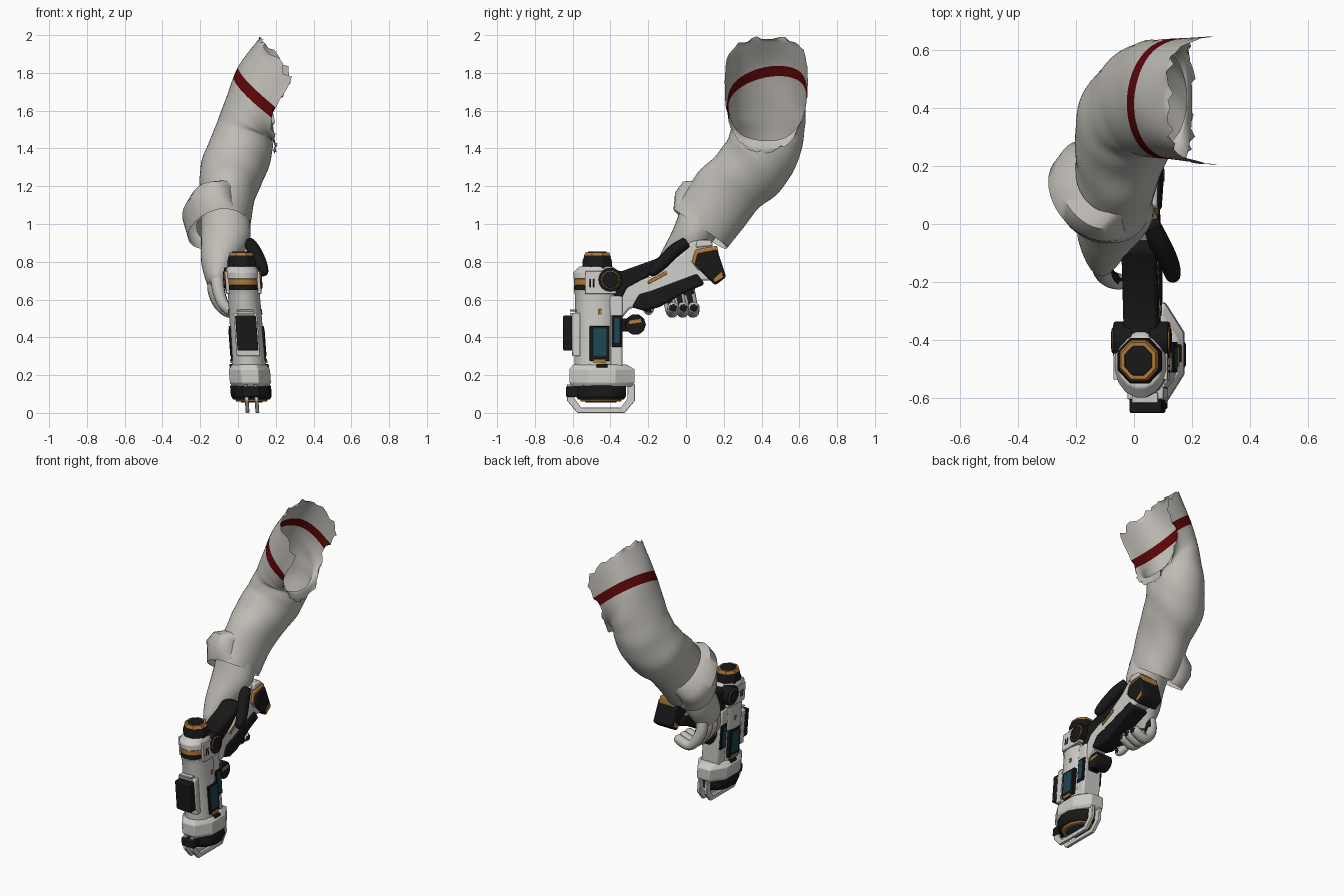
import bpy, bmesh, math, random
from mathutils import Vector as V

random.seed(4)
if "Cube" in bpy.data.objects:
    bpy.data.objects.remove(bpy.data.objects["Cube"], do_unlink=True)


def material(name, *rgb):
    m = bpy.data.materials.new(name)
    m.use_nodes = True
    m.diffuse_color = (*rgb, 1)
    m.node_tree.nodes["Principled BSDF"].inputs["Base Color"].default_value = (*rgb, 1)
    return m


CLOTH = material("sleeve cloth", .53, .51, .47)
WHITE = material("white shell", .6, .59, .56)
BLACK = material("black rubber", .009, .009, .009)
ORANGE = material("orange trim", .43, .19, .04)
TEAL = material("teal glass", .012, .06, .085)
RED = material("red stripe", .11, .002, .003)


def finish(name, bm, mat, angle=35, bevel=0, tool=False):
    if tool:  # the tool leans slightly sideways
        for v in bm.verts:
            v.co.x += .015 + (.85 - v.co.z) * .073
    bmesh.ops.recalc_face_normals(bm, faces=bm.faces)
    me = bpy.data.meshes.new(name)
    bm.to_mesh(me)
    bm.free()
    ob = bpy.data.objects.new(name, me)
    bpy.context.collection.objects.link(ob)
    me.materials.append(mat)
    if bevel:
        b = ob.modifiers.new("bevel", "BEVEL")
        b.width, b.segments, b.limit_method = bevel, 2, "ANGLE"
    bpy.ops.object.select_all(action="DESELECT")
    ob.select_set(True)
    bpy.context.view_layer.objects.active = ob
    bpy.ops.object.shade_smooth_by_angle(angle=math.radians(angle))
    return me


def spline(p, i, f):
    a, b, c, d = (p[max(0, min(len(p) - 1, i + k))] for k in (-1, 0, 1, 2))
    return .5 * (2 * b + (c - a) * f + (2 * a - 5 * b + 4 * c - d) * f * f + (3 * b - a - 3 * c + d) * f ** 3)


def loft(rings, seg, steps=1, caps=True, turn=0, shape=None):
    """Skin elliptic rings, each given as centre and two half axes."""
    bm = bmesh.new()
    tracks = [[V(r[k]) for r in rings] for k in range(3)]
    loops = []
    for j in range((len(rings) - 1) * steps + 1):
        i, f = divmod(j, steps)
        c, u, w = (spline(t, i, f / steps) for t in tracks)
        loop = []
        for k in range(seg):
            t = math.tau * k / seg + turn
            co = c + u * math.cos(t) + w * math.sin(t)
            loop.append(bm.verts.new(shape(co, c, t, j / steps) if shape else co))
        loops.append(loop)
    for a, b in zip(loops, loops[1:]):
        for k in range(seg):
            n = (k + 1) % seg
            bm.faces.new((a[k], a[n], b[n], b[k]))
    if caps:
        bm.faces.new(loops[0])
        bm.faces.new(loops[-1])
    return bm


def tube(name, pts, mat):
    """Round-ended tapering finger through (x, y, z, radius) points, with dark inner pads."""
    rings = []
    for i, p in enumerate(pts):
        d = V(pts[min(i + 1, len(pts) - 1)][:3]) - V(pts[max(i - 1, 0)][:3])
        u = d.cross(V((0, 1, .2))).normalized()
        w = d.cross(u).normalized()
        rings.append((p[:3], u * p[3], w * p[3]))
    tip = V(rings[-1][0]) + d.normalized() * pts[-1][3] * .7
    rings.append((tip, rings[-1][1] * .35, rings[-1][2] * .35))
    me = finish(name, loft(rings, 14, 5), mat, 60)
    me.materials.append(BLACK)
    for f in me.polygons:
        f.material_index = int(f.normal.x > .75)


def stack(name, mat, levels, seg=8, bevel=.004):
    """Upright tool section from (z, half x, half y, centre y) levels."""
    rings = [((0, y, z), (rx, 0, 0), (0, ry, 0)) for z, rx, ry, y in levels]
    finish(name, loft(rings, seg, turn=math.pi / seg), mat, 30, bevel, True)


def plate(name, mat, profile, x0, x1, bevel=.008):
    """Side profile of (y, z) points extruded across x."""
    bm = bmesh.new()
    a, b = ([bm.verts.new((x, y, z)) for y, z in profile] for x in (x0, x1))
    bm.faces.new(a)
    bm.faces.new(b)
    for k in range(len(a)):
        n = (k + 1) % len(a)
        bm.faces.new((a[k], a[n], b[n], b[k]))
    finish(name, bm, mat, 30, bevel, True)


def box(name, mat, x0, x1, y0, y1, z0, z1, bevel=.006):
    plate(name, mat, [(y0, z0), (y1, z0), (y1, z1), (y0, z1)], x0, x1, bevel)


def disc(name, mat, y, z, r, x0, x1, n=16):
    plate(name, mat, [(y + r * math.cos(math.tau * k / n), z + r * math.sin(math.tau * k / n))
                      for k in range(n)], x0, x1, .004)


# Sleeve: bent tube with soft folds and a torn shoulder opening
def sleeve_shape(co, c, t, s):
    fold = .025 * math.sin(s * 6 + 1.5 * math.sin(t)) * math.sin(t * 2 + s) * max(0, 1 - s / 6)
    rim = max(0, s - 5)
    co = co + (co - c) * (fold + .08 * rim * math.sin(2 * t) ** 2)
    co.x += .12 * rim * math.sin(t) ** 6 * max(0, 1 - 2 * max(0, math.cos(t)))
    co.z += .06 * rim * math.sin(t) ** 2
    if s == 6:
        co += V((random.uniform(-.015, .015), 0, random.uniform(-.02, .015)))
    return co


bm = loft([((-.08, .08, .98), (.14, 0, 0), (0, .145, -.1)),
           ((-.05, .22, 1.17), (.15, 0, 0), (0, .155, -.1)),
           ((-.02, .355, 1.3), (.18, 0, 0), (0, .165, -.1)),
           ((.02, .42, 1.43), (.165, 0, -.02), (0, .185, -.06)),
           ((.05, .43, 1.53), (.13, 0, -.09), (0, .2, -.01)),
           ((.095, .43, 1.63), (.095, 0, -.2), (0, .205, .01)),
           ((.16, .425, 1.69), (.04, 0, -.3), (0, .22, .01))],
          56, 8, False, 0, sleeve_shape)
axis = V((.85, -.22, 1))
for off in (-.038, .038):
    bmesh.ops.bisect_plane(bm, geom=bm.verts[:] + bm.edges[:] + bm.faces[:],
                           plane_co=V((0, .43, 1.795 + off)), plane_no=axis)
for f in bm.faces:
    if abs(axis.dot(f.calc_center_median() - V((0, .43, 1.795)))) < .038:
        f.material_index = 1
finish("sleeve", bm, CLOTH, 60).materials.append(RED)

# Flared cuff
finish("cuff", loft([((-.08, .18, 1.14), (.12, 0, 0), (0, .14, -.09)),
                     ((-.14, .135, 1.1), (.125, -.045, .01), (0, .145, -.125)),
                     ((-.15, .095, 1.045), (.145, -.05, 0), (0, .145, -.125)),
                     ((-.115, .075, .975), (.15, -.02, .04), (0, .14, -.1))],
                    40, 1, False), CLOTH, 40)

# Gloved hand
finish("palm", loft([((-.07, .1, 1.07), (.125, 0, 0), (0, .11, -.07)),
                     ((-.065, .03, .93), (.13, 0, 0), (0, .095, -.05)),
                     ((-.095, -.03, .8), (.1, 0, 0), (0, .105, -.04)),
                     ((-.11, -.08, .7), (.06, 0, 0), (0, .1, -.03)),
                     ((-.11, -.08, .66), (.035, 0, 0), (0, .08, -.02))], 28, 6), CLOTH, 60)
tube("index_finger", [(-.11, -.13, .75, .036), (-.105, -.165, .66, .034),
                      (-.08, -.19, .58, .03), (-.045, -.2, .54, .026)], CLOTH)
for i, name in enumerate(("middle", "ring", "little")):
    y = -.108 + .055 * i
    tube(name + "_finger", [(-.115, y, .73, .036), (-.125, y + .01, .65, .036),
                            (-.095, y + .025, .575, .034), (-.045, y + .035, .535, .032),
                            (.03, y + .04, .56, .03)], CLOTH)
tube("thumb", [(.06, .0, .9, .03), (.085, -.06, .86, .036),
               (.12, -.13, .79, .034), (.135, -.18, .745, .026)], BLACK)

# Tool barrel, from the top down
stack("top_cap", BLACK, [(.76, .082, .085, -.47), (.8, .082, .085, -.47), (.845, .066, .07, -.47)])
stack("cap_ring", ORANGE, [(.832, .072, .076, -.47), (.85, .064, .068, -.47)], bevel=0)
stack("cap_centre", BLACK, [(.84, .053, .056, -.47), (.854, .051, .054, -.47)])
stack("top_collar", WHITE, [(.71, .092, .118, -.48), (.745, .092, .118, -.48), (.775, .078, .09, -.475)], 16)
stack("orange_band", ORANGE, [(.675, .088, .114, -.48), (.712, .088, .114, -.48)], 16)
stack("black_band", BLACK, [(.645, .088, .114, -.48), (.677, .088, .114, -.48)], 16)
stack("barrel", WHITE, [(.2, .092, .118, -.475), (.62, .086, .114, -.475), (.65, .09, .118, -.48)], 16)
stack("base_collar", WHITE, [(.14, .105, .17, -.445), (.16, .118, .187, -.445), (.23, .118, .187, -.445),
                             (.255, .098, .155, -.455)])
stack("base_ring", BLACK, [(.07, .1, .125, -.45), (.09, .112, .138, -.45), (.145, .112, .138, -.45)], 12)
stack("base_trim", ORANGE, [(.06, .085, .11, -.45), (.072, .09, .115, -.45)], 12)
stack("base_lens", TEAL, [(.054, .06, .085, -.45), (.062, .06, .085, -.45)], 12)

# Bottom guard: two thin rails joined into a loop
outer = [(-.63, .15), (-.63, .065), (-.575, .0), (-.325, .0), (-.27, .065), (-.27, .15)]
inner = [(-.31, .15), (-.31, .075), (-.345, .028), (-.555, .028), (-.59, .075), (-.59, .15)]
for side in (-1, 1):
    plate("guard_rail", WHITE, outer + inner, side * .026 - .01, side * .026 + .01, .003)
box("guard_tie", BLACK, -.045, .045, -.636, -.57, .085, .14)

# Front panel
box("panel_frame", WHITE, -.062, .062, -.603, -.56, .3, .53)
box("front_panel", BLACK, -.055, .055, -.65, -.585, .33, .515)
for z in (.52, .537):
    box("panel_vent", WHITE, -.045, .045, -.615, -.58, z, z + .01, .002)

# Rear spine and both sides of the barrel
box("rear_spine", WHITE, -.066, .066, -.41, -.335, .24, .62, .012)
for s in (-1, 1):
    def side(name, mat, depth, *yz):
        box(name, mat, *sorted((s * .06, s * depth)), *yz, .003)
    side("window_frame", BLACK, .093, -.51, -.405, .275, .46)
    side("window", TEAL, .096, -.495, -.42, .3, .448)
    side("window_trim", ORANGE, .098, -.49, -.425, .263, .285)
    side("rear_window_frame", BLACK, .071, -.395, -.337, .35, .515)
    side("rear_window", TEAL, .075, -.384, -.348, .365, .5)
    side("orange_mark", ORANGE, .09, -.463, -.447, .52, .55)
    side("cheek", WHITE, .093, -.535, -.37, .63, .75)
    for y in (-.51, -.492):
        side("cheek_slot", BLACK, .096, y, y + .008, .665, .71)
    side("collar_slot", BLACK, .104, -.475, -.415, .24, .258)
    disc("pivot", BLACK, -.4, .705, .064, *sorted((s * .03, s * .095)))
    disc("pivot_ring", ORANGE, -.4, .705, .05, *sorted((s * .05, s * .098)))
    disc("pivot_centre", BLACK, -.4, .705, .044, *sorted((s * .05, s * .102)))

# Trigger wheel under the grip
box("trigger_mount", BLACK, -.035, .035, -.35, -.26, .43, .5)
disc("trigger", BLACK, -.268, .468, .056, -.05, .05, 10)
plate("trigger_trim", ORANGE, [(-.305, .468), (-.232, .478), (-.24, .498), (-.3, .49)], -.054, .054, .002)

# Grip and rear block
plate("grip", WHITE, [(-.4, .52), (-.4, .66), (-.33, .7), (-.19, .72), (-.03, .84), (.03, .91), (.12, .92),
                      (.17, .8), (.15, .7), (0, .7), (-.2, .58), (-.3, .55), (-.34, .5)], -.05, .055, .012)
plate("lower_grip", BLACK, [(-.29, .56), (-.25, .63), (-.18, .65), (.06, .74), (.1, .68),
                            (0, .64), (-.14, .56), (-.22, .54)], -.058, .062, .014)
plate("upper_arm", BLACK, [(-.4, .76), (-.34, .75), (-.16, .815), (-.09, .855), (-.05, .835),
                           (-.2, .72), (-.31, .66), (-.35, .58), (-.4, .64)], -.06, .06, .014)
plate("grip_stripe", ORANGE, [(-.2, .7), (-.1, .755), (-.1, .735), (-.2, .68)], -.052, .06, .002)
plate("rear_trim", ORANGE, [(.03, .8), (.05, .865), (.165, .885), (.175, .83), (.15, .72), (.06, .76)], -.06, .067)
plate("rear_block", BLACK, [(.045, .785), (.06, .845), (.165, .865), (.213, .72), (.155, .675)], -.07, .076, .012)
plate("rear_corner", ORANGE, [(.15, .69), (.198, .715), (.19, .75), (.145, .71)], -.073, .079, .002)
plate("rear_plate", WHITE, [(.05, .875), (.06, .915), (.13, .915), (.145, .885)], -.06, .07)
